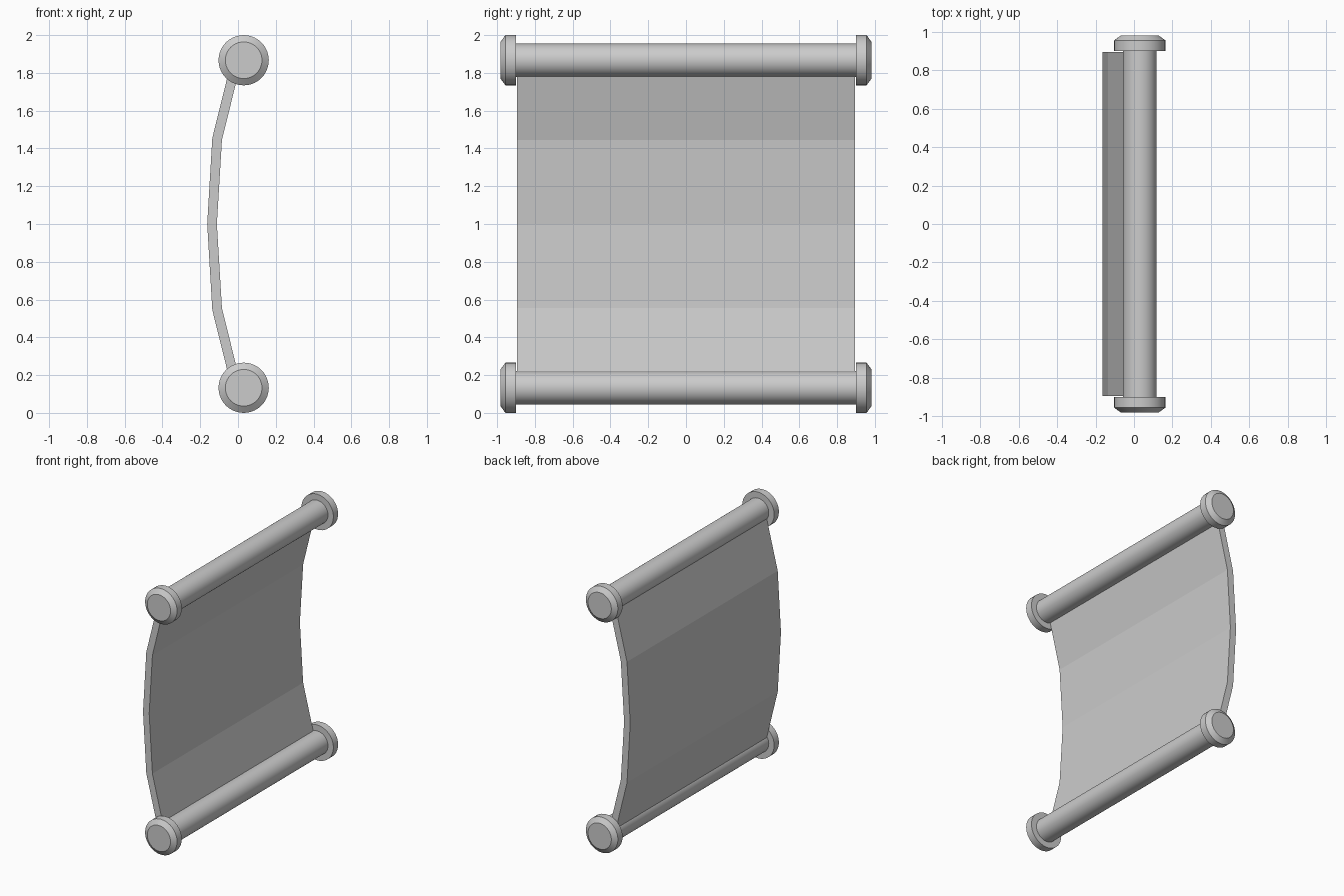
import bpy, bmesh, math

if "Cube" in bpy.data.objects:
    bpy.data.objects.remove(bpy.data.objects["Cube"])

AXIS_X = 0.03
HEIGHTS = {"bottom": 0.133, "top": 1.867}


def add_mesh(name, verts, faces):
    mesh = bpy.data.meshes.new(name)
    mesh.from_pydata(verts, [], faces)
    bm = bmesh.new()
    bm.from_mesh(mesh)
    bmesh.ops.recalc_face_normals(bm, faces=bm.faces)
    bm.to_mesh(mesh)
    bm.free()
    obj = bpy.data.objects.new(name, mesh)
    bpy.context.collection.objects.link(obj)
    return obj


def lathe_y(name, profile, z, sides=40):
    """Closed solid turned around a y-parallel axis; profile is (y, radius)."""
    verts, faces = [], []
    for y, r in profile:
        for i in range(sides):
            a = 2 * math.pi * i / sides
            verts.append((AXIS_X + r * math.cos(a), y, z + r * math.sin(a)))
    for k in range(len(profile) - 1):
        for i in range(sides):
            j = (i + 1) % sides
            faces.append((k * sides + i, k * sides + j,
                          (k + 1) * sides + j, (k + 1) * sides + i))
    last = (len(profile) - 1) * sides
    faces += [tuple(range(sides)), tuple(range(last, last + sides))]
    obj = add_mesh(name, verts, faces)
    bpy.ops.object.select_all(action='DESELECT')
    obj.select_set(True)
    bpy.context.view_layer.objects.active = obj
    bpy.ops.object.shade_smooth_by_angle(angle=math.radians(30))
    return obj


# Rods with chamfered end caps
for level, z in HEIGHTS.items():
    lathe_y(level + "_rod", [(-0.91, 0.088), (0.91, 0.088)], z)
    for side, s in (("front", -1), ("back", 1)):
        lathe_y(f"{level}_{side}_cap",
                [(s * 0.9, 0.133), (s * 0.956, 0.133), (s * 0.982, 0.097)], z)

# Bowed sheet: upper half of the section is mirrored about z = 1
outer = [(-0.163, 1.0), (-0.136, 1.455), (-0.037, 1.855)]
inner = [(-0.112, 1.0), (-0.085, 1.445), (0.013, 1.842)]


def full(half):
    return [(x, 2 - z) for x, z in reversed(half[1:])] + half


out, inn = full(outer), full(inner)
n = len(out)
verts = [(x, y, z) for y in (-0.895, 0.895) for x, z in out + inn]
O0, I0, O1, I1 = 0, n, 2 * n, 3 * n
faces = []
for i in range(n - 1):
    for a, b in ((O0, O1), (I0, I1), (O0, I0), (O1, I1)):
        faces.append((a + i, a + i + 1, b + i + 1, b + i))
for i in (0, n - 1):
    faces.append((O0 + i, I0 + i, I1 + i, O1 + i))
add_mesh("sheet", verts, faces)
